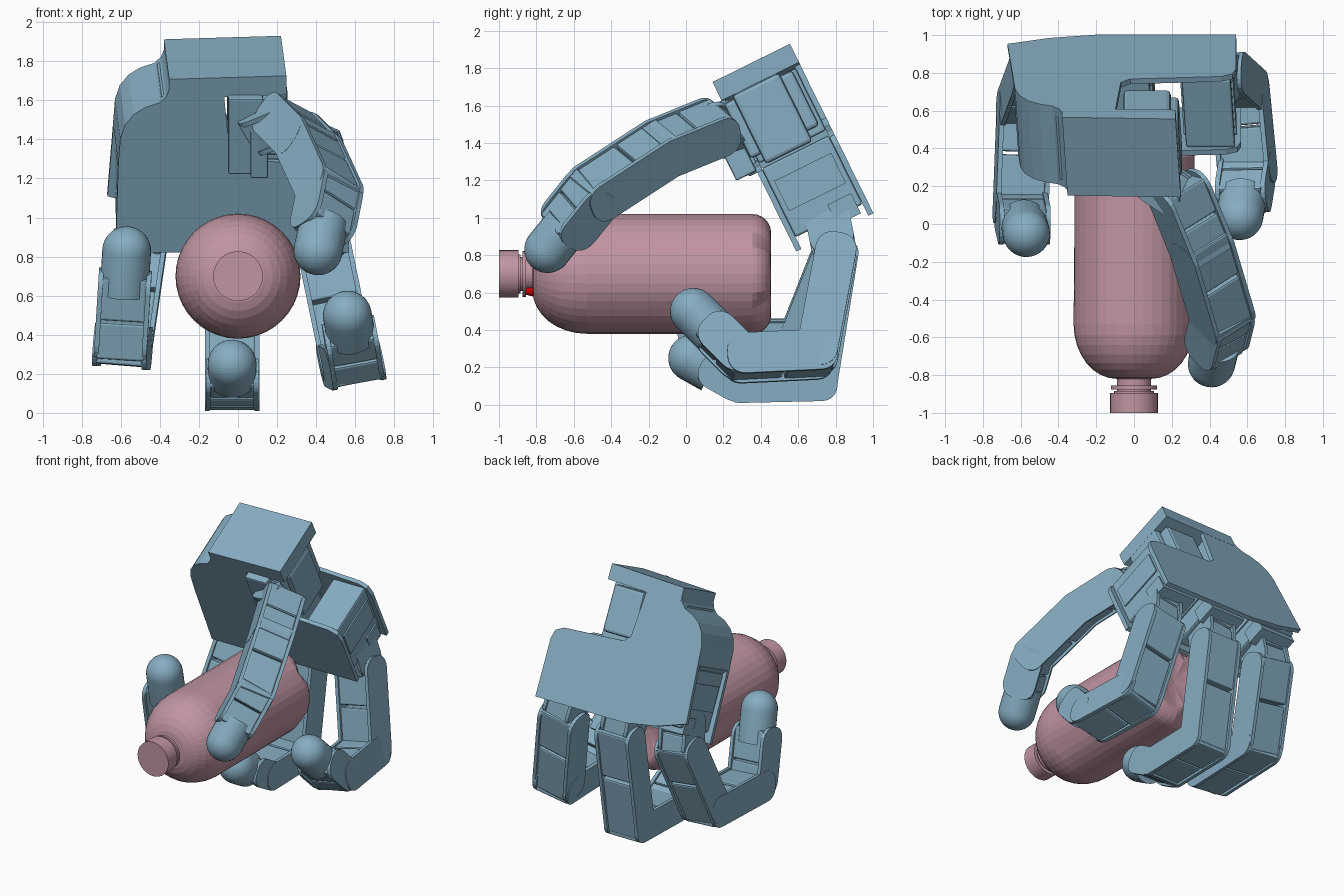
import bpy, bmesh
from math import sin, cos, pi, radians
from mathutils import Vector, Matrix

if "Cube" in bpy.data.objects:
    bpy.data.objects.remove(bpy.data.objects["Cube"])


def material(name, rgb):
    m = bpy.data.materials.new(name)
    m.diffuse_color = (*rgb, 1)
    m.use_nodes = True
    m.node_tree.nodes["Principled BSDF"].inputs["Base Color"].default_value = m.diffuse_color
    return m


BLUE = material("blue_plastic", (0.24, 0.42, 0.54))
PINK = material("pink_plastic", (0.53, 0.30, 0.36))
RED = material("red_plastic", (0.6, 0.0, 0.0))


def finish(name, bm, mat, bevel=0, smooth=False):
    bmesh.ops.recalc_face_normals(bm, faces=bm.faces)
    me = bpy.data.meshes.new(name)
    bm.to_mesh(me)
    bm.free()
    me.materials.append(mat)
    ob = bpy.data.objects.new(name, me)
    bpy.context.collection.objects.link(ob)
    if bevel:
        mod = ob.modifiers.new("bevel", 'BEVEL')
        mod.width, mod.segments, mod.angle_limit = bevel, 2, radians(50)
        mod.limit_method = 'ANGLE'
    if smooth:
        for p in me.polygons:
            p.use_smooth = True
        me.set_sharp_from_angle(angle=radians(35))
    return ob


def prism(name, pts, a, b, place, bevel=0):
    """Extrude a 2D outline from a to b; place() maps (p, q, depth) to world."""
    bm = bmesh.new()
    lo = [bm.verts.new(place(p, q, a)) for p, q in pts]
    hi = [bm.verts.new(place(p, q, b)) for p, q in pts]
    bm.faces.new(lo)
    bm.faces.new(hi)
    n = len(pts)
    for i in range(n):
        j = (i + 1) % n
        bm.faces.new((lo[i], lo[j], hi[j], hi[i]))
    return finish(name, bm, BLUE, bevel)


def lathe(name, profile, mat4, mat, seg=32, warp=None, smooth=True):
    """Revolve (radius, height) points around local z."""
    bm = bmesh.new()
    rings = []
    for r, h in profile:
        if r < 1e-5:
            rings.append([bm.verts.new(mat4 @ Vector((0, 0, h)))] * seg)
            continue
        ring = []
        for i in range(seg):
            t = 2 * pi * i / seg
            rr, hh = warp(t, r, h) if warp else (r, h)
            ring.append(bm.verts.new(mat4 @ Vector((rr * cos(t), rr * sin(t), hh))))
        rings.append(ring)
    for r0, r1 in zip(rings, rings[1:]):
        for i in range(seg):
            j = (i + 1) % seg
            bm.faces.new(list(dict.fromkeys((r0[i], r0[j], r1[j], r1[i]))))
    return finish(name, bm, mat, smooth=smooth)


def rect(u0, u1, v0, v1):
    return [(u0, v0), (u1, v0), (u1, v1), (u0, v1)]


def rounded(l0, l1, h, r, n=5):
    """Rounded rectangle outline from l0 to l1, half height h."""
    out = []
    for cx, cy, a0 in ((l1 - r, h - r, 0), (l0 + r, h - r, 90),
                       (l0 + r, r - h, 180), (l1 - r, r - h, 270)):
        for k in range(n + 1):
            a = radians(a0 + 90 * k / n)
            out.append((cx + r * cos(a), cy + r * sin(a)))
    return out


# Bottle: lathed body with five grooves pressed in the base
def grooves(t, r, h):
    off = abs(t % (2 * pi / 5) - pi / 5)
    k = max(0, 1 - off / radians(17)) * min(1, max(0, (h - 0.34) / 0.11))
    return r * (1 - 0.2 * k), h


dome = [(0.09 + 0.23 * sin(a), -0.53 - 0.29 * cos(a)) for a in (pi / 2 * k / 8 for k in range(9))]
base = [(0.22 + 0.1 * cos(a), 0.355 + 0.1 * sin(a)) for a in (pi / 2 * k / 6 for k in range(7))]
along_y = Matrix.Translation((0, 0, 0.70)) @ Matrix.Rotation(-pi / 2, 4, 'X')
lathe("bottle", [(0, -0.9), (0.09, -0.9)] + dome + base + [(0.1, 0.43), (0, 0.42)],
      along_y, PINK, 40, grooves, False)
lathe("bottle_cap", [(0, -1), (0.127, -1), (0.127, -0.895), (0.105, -0.895), (0.105, -0.885), (0, -0.885)],
      along_y, PINK, 32)
lathe("neck_ring", [(0.08, -0.875), (0.122, -0.875), (0.122, -0.855), (0.08, -0.855)], along_y, PINK, 32)
lathe("neck_tab", [(0, -0.86), (0.02, -0.86), (0.035, -0.80), (0, -0.80)],
      Matrix.Translation((0.03, 0, -0.09)) @ along_y, RED, 12)


# Palm frame: u across, v down the back, w toward the bottle
def palm(u, v, w):
    return Vector((u + 0.06 * w, 0.555 + 0.443 * v - 0.897 * w, 1.93 - 0.897 * v - 0.443 * w))


shoulder = [(-0.38, 0.02), (-0.38, 0.08), (-0.395, 0.12), (-0.43, 0.155), (-0.5, 0.18),
            (-0.56, 0.22), (-0.605, 0.28), (-0.63, 0.36), (-0.64, 0.5)]
edge = [(0.54, 1.01), (0.54, 0.6), (0.52, 0.54), (0.46, 0.51), (-0.02, 0.48), (-0.07, 0.44),
        (-0.1, 0.1), (0.22, 0.1), (0.22, 0)]
prism("palm_back_plate", shoulder + [(-0.67, 0.9), (-0.45, 0.97), (-0.2, 1.01)] + edge, 0, 0.03, palm)
prism("palm_front_plate", shoulder + [(-0.655, 1.01)] + edge, 0.43, 0.46, palm)
prism("palm_top_block", [(-0.38, 0.02), (0.22, 0), (0.22, 0.11), (-0.38, 0.13)], -0.001, 0.461, palm)
prism("palm_side_wall", shoulder + [(u + 0.03, v + 0.03) for u, v in reversed(shoulder)], 0, 0.46, palm)

# Motors inside the palm
for i, u in enumerate((-0.49, -0.05, 0.38)):
    prism(f"finger_motor_{i}", rect(u - 0.13, u + 0.13, 0.53, 0.94), 0.03, 0.43, palm, 0.012)
    prism(f"motor_flange_{i}", rect(u - 0.14, u + 0.14, 0.62, 0.80), 0.06, 0.40, palm)
    prism(f"motor_plug_{i}", rect(u - 0.14, u + 0.14, 0.86, 0.98), 0.06, 0.2, palm)
prism("inner_motor", rect(-0.42, -0.13, 0.13, 0.5), 0.03, 0.43, palm, 0.012)
prism("thumb_motor", rect(-0.06, 0.19, 0.13, 0.46), 0.05, 0.46, palm, 0.02)
prism("thumb_motor_mount", rect(0.0, 0.23, 0.11, 0.52), 0.12, 0.40, palm, 0.02)
prism("thumb_bracket", rect(-0.08, 0.1, 0.11, 0.54), 0.44, 0.51, palm, 0.01)
prism("thumb_bracket_tab", rect(0.03, 0.12, 0.2, 0.53), 0.46, 0.58, palm, 0.01)


# Finger links: a motor core between two rounded cheek plates
def link(name, p, q, side, w, t, ext=0.1):
    p, q = Vector(p), Vector(q)
    z = (q - p).normalized()
    x = Vector(side)
    x = (x - x.dot(z) * z).normalized()
    y = z.cross(x)
    size = (q - p).length

    def place(a, b, c):
        return p + z * a + y * b + x * c

    for s in (-1, 1):
        prism(f"{name}_cheek", rounded(-ext, size + ext * 0.8, t / 2, min(t * 0.42, 0.09)),
              s * w / 2, s * (w / 2 - 0.025), place)
    prism(f"{name}_core_a", rect(-ext * 0.7, size * 0.42, -t / 2 + 0.012, t / 2 - 0.012),
          -w / 2 + 0.012, w / 2 - 0.012, place, 0.012)
    prism(f"{name}_core_b", rect(size * 0.45, size + ext * 0.5, -t / 2 + 0.015, t / 2 - 0.012),
          -w / 2 + 0.02, w / 2 - 0.02, place, 0.012)


def finger(name, joints, side, w=0.28, t=0.2, end=0.6):
    for i, (p, q) in enumerate(zip(joints[:-2], joints[1:-1])):
        link(f"{name}_link_{i}", p, q, side, w, t)
    p, q = Vector(joints[-2]), Vector(joints[-1])
    size = (q - p).length
    link(f"{name}_end", p, p.lerp(q, end), side, w - 0.01, t, 0.07)
    # Domed fingertip
    r = 0.125
    m = Matrix.Translation(q) @ (q - p).to_track_quat('Z', 'Y').to_matrix().to_4x4()
    arc = [(r * cos(pi / 2 * k / 8), r * sin(pi / 2 * k / 8)) for k in range(8)]
    lathe(f"{name}_tip", [(0, -size * 0.45), (r, -size * 0.45)] + arc + [(0, r)], m, BLUE, 32)


finger("right_finger", [(0.45, 0.80, 0.80), (0.56, 0.70, 0.27), (0.60, 0.29, 0.25), (0.56, 0.04, 0.50)],
       (0.97, 0, 0.2), 0.28, 0.22)
finger("middle_finger", [(-0.03, 0.82, 0.80), (-0.03, 0.71, 0.12), (-0.03, 0.28, 0.11), (-0.03, 0.03, 0.25)],
       (1, 0, 0))
finger("left_finger", [(-0.51, 0.79, 0.82), (-0.58, 0.60, 0.34), (-0.60, 0.08, 0.34), (-0.57, -0.05, 0.83)],
       (1, 0, -0.08), 0.28, 0.22, 0.68)
finger("thumb", [(0.25, 0.14, 1.48), (0.36, -0.13, 1.37), (0.47, -0.50, 1.13), (0.41, -0.74, 0.83)],
       (0.77, 0.48, -0.41), 0.27, 0.23)

# Knuckle blocks joining the fingers to the palm
for n, x0, x1 in (("right", 0.41, 0.45), ("middle", -0.05, -0.03), ("left", -0.50, -0.51)):
    link(f"{n}_knuckle", (x0, 0.75, 1.04), (x1, 0.79, 0.84), (1, 0, 0), 0.22, 0.24, 0.06)
link("thumb_knuckle", (0.1, 0.24, 1.44), (0.25, 0.14, 1.5), (0.2, 0.45, -0.9), 0.2, 0.18, 0.05)
